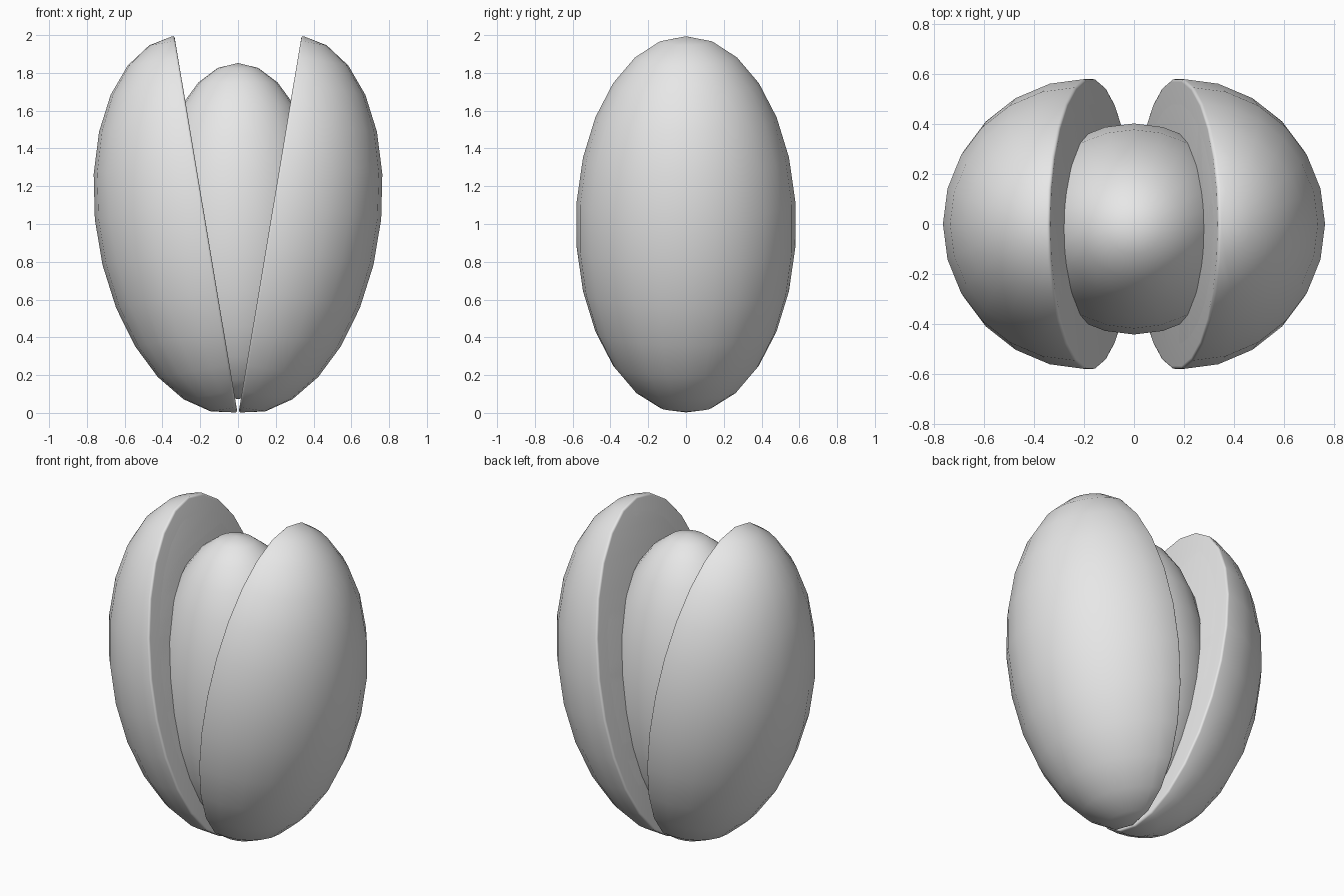
import bpy, bmesh, math
from mathutils import Matrix

if "Cube" in bpy.data.objects:
    bpy.data.objects.remove(bpy.data.objects["Cube"])

grey = bpy.data.materials.new("plain grey")
grey.diffuse_color = (0.8, 0.8, 0.8, 1)
grey.use_nodes = True
grey.node_tree.nodes["Principled BSDF"].inputs["Base Color"].default_value = grey.diffuse_color


def finish(bm, name):
    bmesh.ops.recalc_face_normals(bm, faces=bm.faces)
    for f in bm.faces:
        f.smooth = True
    me = bpy.data.meshes.new(name)
    bm.to_mesh(me)
    bm.free()
    me.materials.append(grey)
    ob = bpy.data.objects.new(name, me)
    bpy.context.collection.objects.link(ob)
    return ob


def ellipsoid(bm, radii):
    bmesh.ops.create_uvsphere(bm, u_segments=24, v_segments=13, radius=1,
                              matrix=Matrix.Diagonal((*radii, 1)))


# Hollow half shells: outer and inner half ellipsoids joined by a rounded rim
def shell(name, side):
    bm = bmesh.new()
    ellipsoid(bm, (0.58, 0.585, 1.012))
    ellipsoid(bm, (0.495, 0.495, 0.922))
    bmesh.ops.delete(bm, geom=[v for v in bm.verts if v.co.x < -1e-4], context='VERTS')
    rim = [e for e in bm.edges if e.is_boundary]
    bmesh.ops.bridge_loops(bm, edges=rim)
    rim = [e for e in rim if e.is_valid]
    bmesh.ops.bevel(bm, geom=rim, offset=0.026, segments=3, profile=0.5,
                    affect='EDGES', clamp_overlap=True)
    lean = Matrix.Translation((0.17, 0, 1.0)) @ Matrix.Rotation(math.radians(9.5), 4, 'Y')
    bm.transform(Matrix.Diagonal((side, 1, 1, 1)) @ lean)
    finish(bm, name)


shell("right_shell", 1)
shell("left_shell", -1)

# Kernel held between the shells
bm = bmesh.new()
ellipsoid(bm, (0.45, 0.425, 0.89))
bm.transform(Matrix.Translation((0, -0.02, 0.962)))
finish(bm, "kernel")
